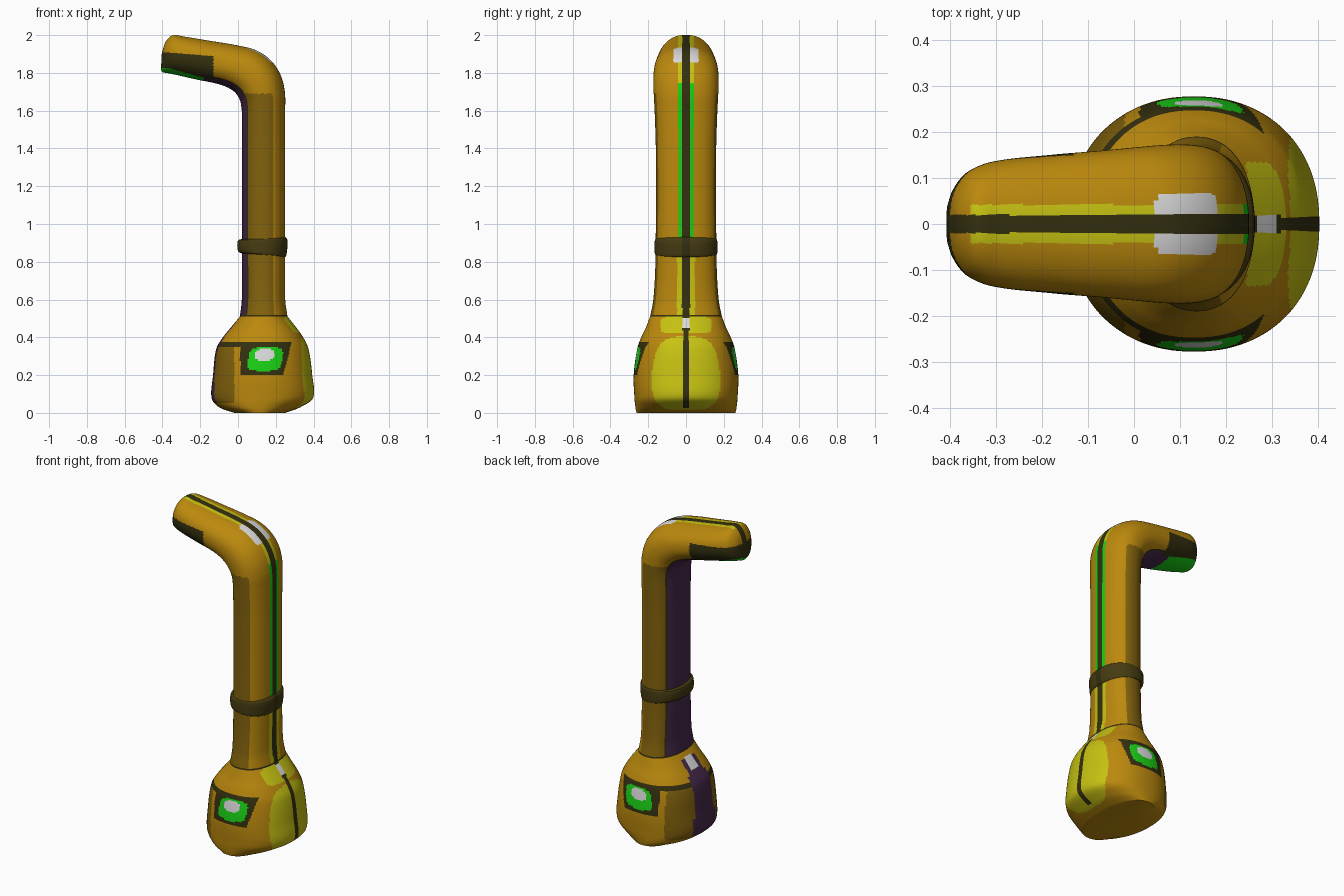
import bpy, bmesh, math
from mathutils import Vector

cube = bpy.data.objects.get("Cube")
if cube:
    bpy.data.objects.remove(cube, do_unlink=True)

# Flat colours
COLOURS = {
    "orange": (0.5, 0.25, 0.004),
    "brown": (0.225, 0.122, 0.004),
    "dark_brown": (0.06, 0.044, 0.006),
    "dark_olive": (0.034, 0.029, 0.005),
    "green": (0.01, 0.63, 0.008),
    "light_grey": (0.7, 0.71, 0.7),
    "yellow": (0.57, 0.54, 0.006),
    "purple": (0.06, 0.022, 0.068),
}
NAMES = list(COLOURS)
MATS = []
for name, rgb in COLOURS.items():
    m = bpy.data.materials.new(name)
    m.use_nodes = True
    m.diffuse_color = (*rgb, 1)
    bsdf = m.node_tree.nodes["Principled BSDF"]
    bsdf.inputs["Base Color"].default_value = (*rgb, 1)
    bsdf.inputs["Roughness"].default_value = 0.8
    MATS.append(m)

SIDES = 216
STEP = 0.01


def level(z, x0, x1, half):
    """Horizontal section: inner point, outer point, half width."""
    return Vector((x0, z, x1, z)), half


def tilt(x0, z0, x1, z1, half):
    return Vector((x0, z0, x1, z1)), half


BASE = [
    level(0, -0.02, 0.25, 0.262), level(0.03, -0.10, 0.33, 0.268),
    level(0.08, -0.14, 0.398, 0.273), level(0.2, -0.132, 0.393, 0.277),
    level(0.34, -0.115, 0.373, 0.258), level(0.4, -0.08, 0.345, 0.237),
    level(0.45, -0.04, 0.31, 0.213), level(0.51, 0.01, 0.262, 0.19),
]
NECK = [
    level(0.51, 0.01, 0.262, 0.19), level(0.6, 0.02, 0.25, 0.173),
    level(0.8, 0.02, 0.25, 0.162), level(1.4, 0.02, 0.25, 0.16),
    level(1.6, 0.02, 0.25, 0.166),
]
HEAD = [
    level(1.6, 0.02, 0.25, 0.166), tilt(0.012, 1.65, 0.248, 1.7, 0.17),
    tilt(-0.01, 1.69, 0.225, 1.79, 0.173), tilt(-0.04, 1.715, 0.175, 1.865, 0.172),
    tilt(-0.08, 1.733, 0.1, 1.918, 0.167), tilt(-0.13, 1.747, 0.0, 1.945, 0.16),
    tilt(-0.22, 1.765, -0.15, 1.97, 0.15), tilt(-0.33, 1.79, -0.29, 1.993, 0.135),
    tilt(-0.38, 1.8, -0.345, 2.0, 0.112), tilt(-0.4, 1.803, -0.383, 1.965, 0.077),
    tilt(-0.408, 1.815, -0.404, 1.9, 0.04),
]


def spline(keys):
    """Smooth the key sections into closely spaced ones."""
    out = []
    for i in range(len(keys) - 1):
        four = [keys[max(0, min(len(keys) - 1, i + k))] for k in (-1, 0, 1, 2)]
        q = [k[0] for k in four]
        dist = [max((q[k + 1] - q[k]).length, 0.001) for k in range(3)]

        def hermite(a, t):
            m1 = ((a[2] - a[0]) / (dist[0] + dist[1])) * dist[1]
            m2 = ((a[3] - a[1]) / (dist[1] + dist[2])) * dist[1]
            d = a[2] - a[1]
            return a[1] + m1 * t + (3 * d - 2 * m1 - m2) * t * t + (m1 + m2 - 2 * d) * t ** 3

        n = max(2, round(dist[1] / STEP / 1.3))
        for s in range(n):
            out.append((hermite(q, s / n), hermite([k[1] for k in four], s / n)))
    return out + [keys[-1]]


def power(v, p=0.9):
    return math.copysign(abs(v) ** p, v)


def loft(name, keys, rule, cap_start=None, cap_end=None):
    """Skin the sections and colour each face by rule(x, y, z, side)."""
    bm = bmesh.new()
    rings = []
    for q, half in spline(keys):
        inner, outer = Vector((q[0], 0, q[1])), Vector((q[2], 0, q[3]))
        mid, axis = (inner + outer) / 2, (outer - inner) / 2
        ring = []
        for j in range(SIDES):
            t = math.tau * (j + 0.5) / SIDES
            p = mid + axis * power(math.cos(t))
            p.y = half * power(math.sin(t))
            ring.append(bm.verts.new(p))
        rings.append(ring)
    for a, b in zip(rings, rings[1:]):
        for j in range(SIDES):
            k = (j + 1) % SIDES
            f = bm.faces.new((a[j], a[k], b[k], b[j]))
            c = f.calc_center_median()
            side = math.cos(math.tau * (j + 1) / SIDES)
            f.material_index = NAMES.index(rule(c.x, abs(c.y), c.z, side))
    for ring, colour in ((rings[0][::-1], cap_start), (rings[-1], cap_end)):
        if colour:
            bm.faces.new(ring).material_index = NAMES.index(colour)
    mesh = bpy.data.meshes.new(name)
    bm.to_mesh(mesh)
    bm.free()
    for m in MATS:
        mesh.materials.append(m)
    obj = bpy.data.objects.new(name, mesh)
    bpy.context.collection.objects.link(obj)
    bpy.ops.object.select_all(action="DESELECT")
    obj.select_set(True)
    bpy.context.view_layer.objects.active = obj
    bpy.ops.object.shade_smooth_by_angle(angle=math.radians(40))


def blob(u, v, cu, cv, ru, rv, n=4):
    """Rounded rectangle test."""
    return abs((u - cu) / ru) ** n + abs((v - cv) / rv) ** n < 1


def base_rule(x, y, z, side):
    # Side windows
    if abs(side) < 0.78:
        slide = x - 0.15 * (z - 0.29)
        if blob(slide, z, 0.138, 0.307, 0.052, 0.03, 3):
            return "light_grey"
        if blob(slide, z, 0.145, 0.285, 0.09, 0.062):
            return "green"
        if 0.2 < z < 0.372 and 0.012 < x < 0.24 + 0.25 * (z - 0.2):
            return "dark_olive"
    if side > 0:
        # Rounded chest panel and the small lobe above it
        if y < 0.018 and 0.45 < z < 0.505:
            return "light_grey"
        if y < 0.017 and z > 0.025:
            return "dark_olive"
        if blob(y, z, 0, 0.21, 0.183 - 0.15 * max(0, z - 0.2), 0.195, 3.5):
            return "yellow"
        return "yellow" if blob(y, z, 0, 0.465, 0.135, 0.045, 5) else "orange"
    if y < 0.035 and 0.42 < z < 0.49:
        return "light_grey"
    if y < (0.11 if z < 0.16 else 0.085 if z < 0.4 else 0.065) and 0.05 < z < 0.48:
        return "purple"
    if 0.352 < z < 0.372:
        return "dark_olive"
    return "brown" if x < -0.02 and 0.05 < z < 0.36 else "orange"


def neck_rule(x, y, z, side):
    if z < 0.522:
        return "dark_olive"
    if side > 0:
        if y < 0.02:
            return "dark_olive"
        if y < (0.042 if z > 0.88 else 0.048):
            return "green" if z > 0.88 else "yellow"
    if side < -0.74:
        return "purple"
    if side < -0.67:
        return "dark_olive"
    return "brown" if side < 0.42 else "orange"


def head_rule(x, y, z, side):
    if side > 0:
        if y < 0.02:
            return "dark_olive"
        if blob(x, y, 0.113, 0, 0.066, 0.067, 8) and z > 1.84:
            return "light_grey"
        if y < 0.042 and x > -0.36:
            return "green" if z < 1.75 else "yellow"
    # Dark muzzle with a green underside
    if x < -0.13 and z < 1.91 - 0.08 * (x + 0.4):
        if side < -0.7 - 0.6 * (x + 0.4):
            return "purple" if x > -0.18 else "green"
        return "dark_olive"
    if x > -0.14 and side < -0.67:
        return "purple" if side < -0.74 else "dark_olive"
    return "brown" if side < 0.42 and z < 1.69 else "orange"


def strap_rule(x, y, z, side):
    return "dark_olive" if side > 0 and y < 0.02 else "dark_brown"


# Body, column and bent head
loft("base_body", BASE, base_rule, cap_start="orange")
loft("neck_column", NECK, neck_rule)
loft("bent_head", HEAD, head_rule, cap_end="dark_olive")

# Raised strap around the column
STRAP = [
    tilt(0.02, 0.845, 0.25, 0.825, 0.155), tilt(0.005, 0.85, 0.255, 0.83, 0.164),
    tilt(-0.003, 0.87, 0.26, 0.86, 0.166), tilt(-0.003, 0.9, 0.263, 0.9, 0.166),
    tilt(0.002, 0.915, 0.26, 0.92, 0.164), tilt(0.02, 0.92, 0.25, 0.93, 0.155),
]
loft("neck_strap", STRAP, strap_rule)
